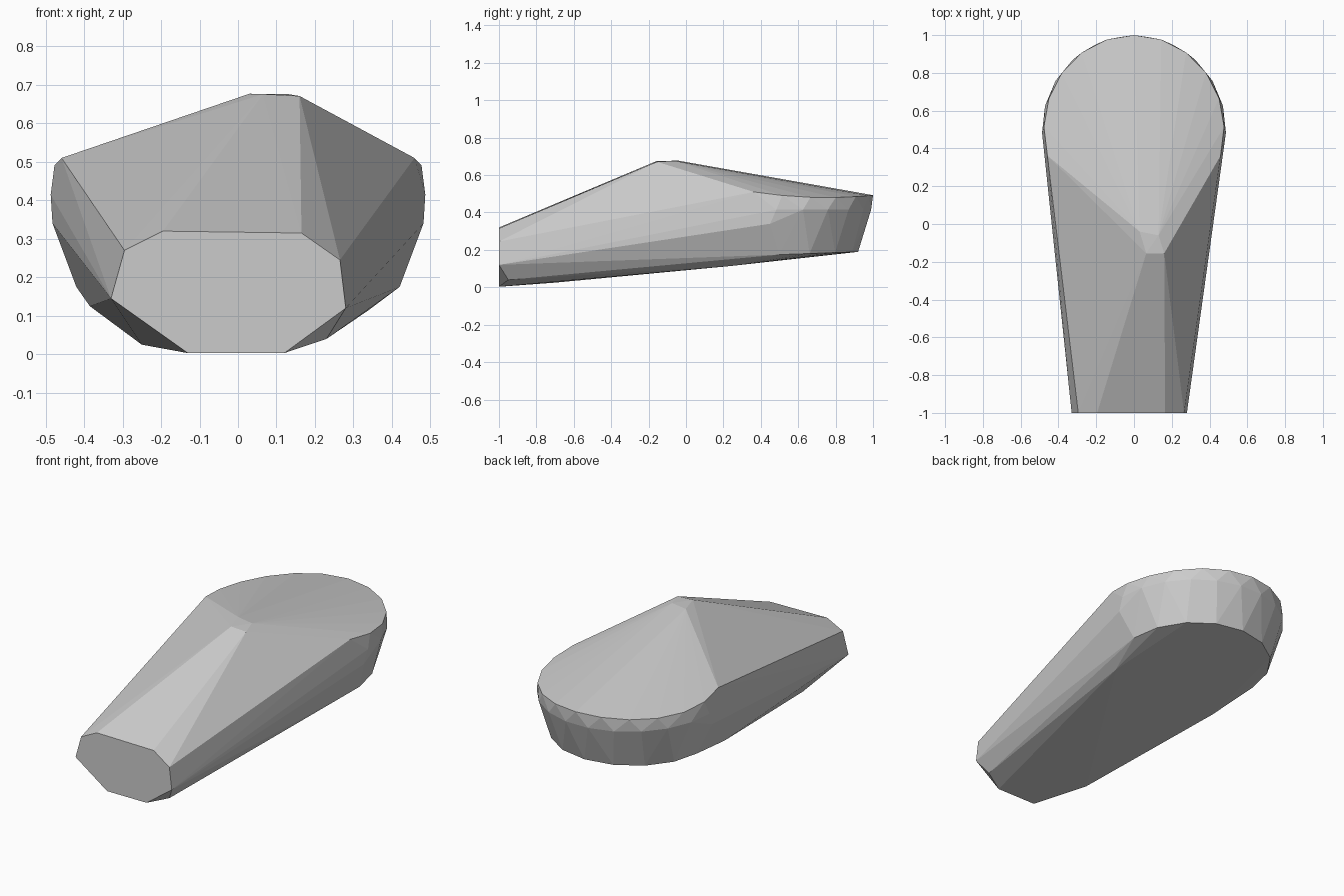
import bpy, bmesh
from math import cos, sin, radians

if "Cube" in bpy.data.objects:
    bpy.data.objects.remove(bpy.data.objects["Cube"], do_unlink=True)


def arc(rx, ry, start, steps, height):
    """Rounded rear outline around (0, 0.5), with height given by y."""
    points = []
    for i in range(steps + 1):
        a = radians(start + (180 - 2 * start) * i / steps)
        y = 0.5 + ry * sin(a)
        points.append((rx * cos(a), y, height(y)))
    return points


# flat front end
front_outline = [(-.295, .27), (-.195, .32), (.165, .315), (.265, .245),
                 (.28, .12), (.12, .003), (-.13, .003), (-.33, .145)]
points = [(x, -1, z) for x, z in front_outline]

# off-centre peak and left shoulder
points += [(.03, -.04, .677), (.13, -.06, .676), (.065, -.155, .676),
           (.16, -.155, .671), (-.255, -.25, .46)]

# chamfered underside
points += [(.23, -.95, .04), (-.25, -.7, .025),
           (.34, .25, .115), (-.385, .2, .125)]

# widest part of the sides
points += [(side * .482, .45, .34) for side in (-1, 1)]

# rounded rear: upper rim, belly and lower rim
points += arc(.477, .5, -16, 12, lambda y: .48 + .2 * (y - .75) ** 2)
points += arc(.487, .495, -2, 11, lambda y: .415)
points += arc(.42, .42, 0, 8, lambda y: .175 + .035 * (y - .5))

# wrap the faceted body around the outlines
bm = bmesh.new()
for p in points:
    bm.verts.new(p)
hull = bmesh.ops.convex_hull(bm, input=bm.verts[:])
loose = {v for v in hull["geom_interior"] + hull["geom_unused"]
         if isinstance(v, bmesh.types.BMVert)}
bmesh.ops.delete(bm, geom=list(loose), context="VERTS")
bmesh.ops.dissolve_limit(bm, angle_limit=radians(0.5),
                         verts=bm.verts[:], edges=bm.edges[:])
bmesh.ops.recalc_face_normals(bm, faces=bm.faces[:])
mesh = bpy.data.meshes.new("faceted_body")
bm.to_mesh(mesh)
bm.free()

# plain grey surface
grey = bpy.data.materials.new("plain_grey")
grey.use_nodes = True
colour = (.6, .6, .6, 1)
grey.diffuse_color = colour
grey.node_tree.nodes["Principled BSDF"].inputs["Base Color"].default_value = colour
mesh.materials.append(grey)
body = bpy.data.objects.new("faceted_body", mesh)
bpy.context.collection.objects.link(body)
